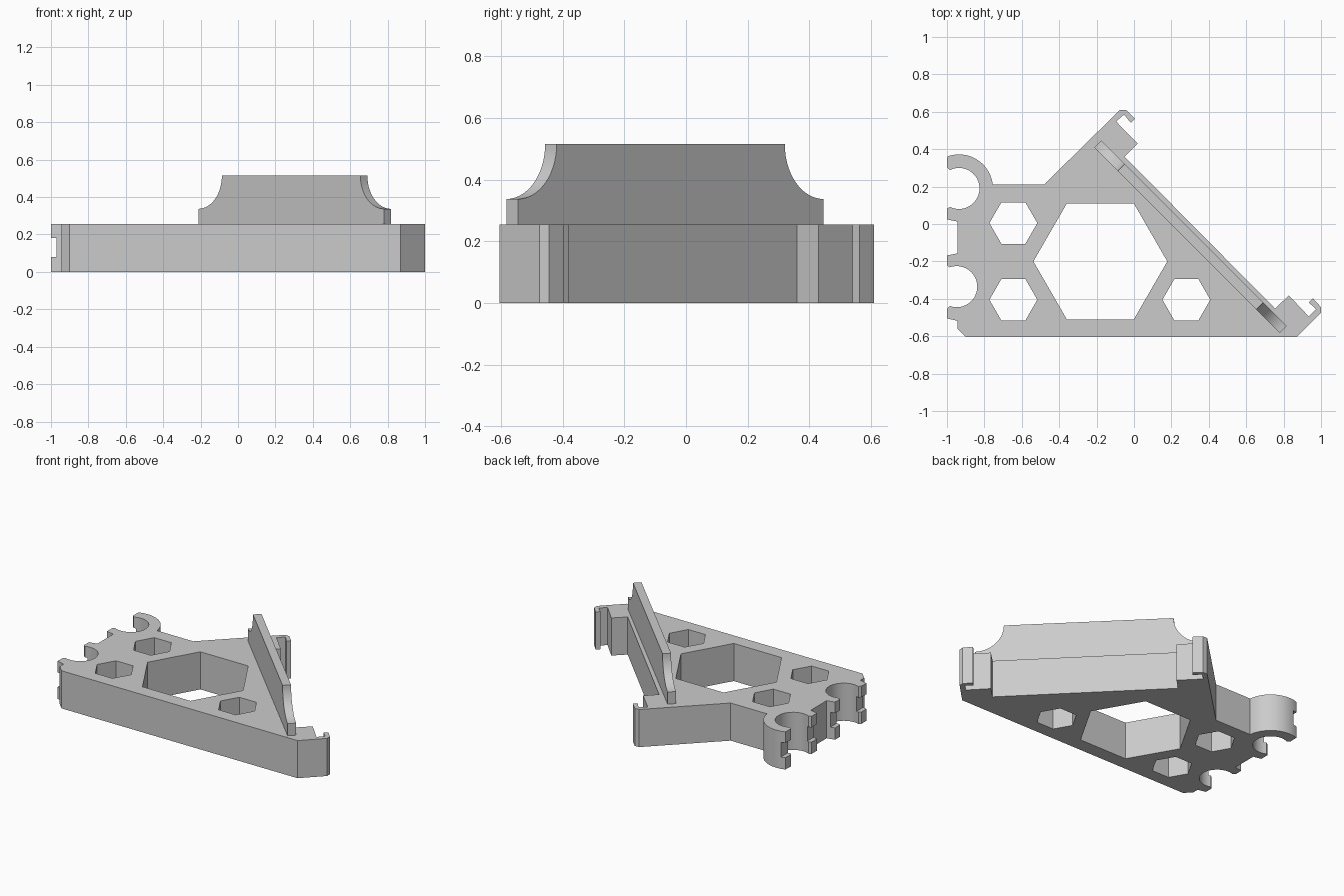
import bpy, bmesh, math
from mathutils import Matrix, Vector

if "Cube" in bpy.data.objects:
    bpy.data.objects.remove(bpy.data.objects["Cube"])

PLATE_H = 0.255
grey = bpy.data.materials.new("light grey")
grey.diffuse_color = (0.6, 0.6, 0.6, 1)
grey.use_nodes = True
grey.node_tree.nodes["Principled BSDF"].inputs["Base Color"].default_value = grey.diffuse_color


def extrude(name, outline, depth, matrix=Matrix()):
    """Solid prism from a 2D outline, extruded along local z."""
    bm = bmesh.new()
    face = bm.faces.new([bm.verts.new((x, y, 0)) for x, y in outline])
    out = bmesh.ops.extrude_face_region(bm, geom=[face])
    verts = [g for g in out["geom"] if isinstance(g, bmesh.types.BMVert)]
    bmesh.ops.translate(bm, verts=verts, vec=(0, 0, depth))
    bmesh.ops.transform(bm, matrix=matrix, verts=bm.verts)
    bmesh.ops.recalc_face_normals(bm, faces=bm.faces)
    mesh = bpy.data.meshes.new(name)
    bm.to_mesh(mesh)
    bm.free()
    mesh.materials.append(grey)
    ob = bpy.data.objects.new(name, mesh)
    bpy.context.collection.objects.link(ob)
    return ob


def arc(cx, cy, r, start, end, n=24):
    return [(cx + r * math.cos(math.radians(start + (end - start) * i / n)),
             cy + r * math.sin(math.radians(start + (end - start) * i / n)))
            for i in range(n + 1)]


def cut(target, name, outline, depth, z):
    cutter = extrude(name, outline, depth, Matrix.Translation((0, 0, z)))
    cutter.hide_render = True
    cutter.hide_set(True)
    mod = target.modifiers.new(name, 'BOOLEAN')
    mod.operation = 'DIFFERENCE'
    mod.solver = 'EXACT'
    mod.object = cutter


def smooth(ob):
    bpy.ops.object.select_all(action='DESELECT')
    ob.select_set(True)
    bpy.context.view_layer.objects.active = ob
    bpy.ops.object.shade_smooth_by_angle(angle=math.radians(30))


# Base plate outline: front edge, two hooks on the slanted edge, two round clips
outline = [(-0.90, -0.605), (0.87, -0.605), (1.0, -0.475), (1.0, -0.445),
           (0.957, -0.398), (0.935, -0.42), (0.973, -0.455), (0.935, -0.495),
           (0.828, -0.382), (0.754, -0.452),
           (-0.05, 0.36), (0.02, 0.43), (-0.096, 0.548), (-0.053, 0.585),
           (-0.016, 0.54), (0.005, 0.563), (-0.043, 0.61), (-0.075, 0.61),
           (-0.482, 0.21), (-0.755, 0.21)]
outline += arc(-0.936, 0.19, 0.182, 10, 110)
outline += [(-1.0, 0.303)]
outline += arc(-0.936, 0.19, 0.11, 116, -116)
outline += [(-1.0, 0.083), (-1.0, 0.025), (-0.945, 0.013),
            (-0.945, -0.157), (-1.0, -0.168), (-1.0, -0.222)]
outline += arc(-0.948, -0.335, 0.11, 110, -110)
outline += [(-1.0, -0.452), (-1.0, -0.505), (-0.945, -0.517), (-0.945, -0.56)]
plate = extrude("base_plate", outline, PLATE_H)

# Hexagonal holes
for name, x, y, r in [("large_hole", -0.18, -0.2, 0.358),
                      ("back_left_hole", -0.645, 0.005, 0.128),
                      ("front_left_hole", -0.645, -0.405, 0.128),
                      ("front_right_hole", 0.28, -0.405, 0.128)]:
    cut(plate, name + "_cutter", arc(x, y, r, 0, 300, 5), 0.5, -0.1)

# Slot across the clip tips
cut(plate, "clip_slot_cutter",
    [(-1.1, -0.7), (-0.97, -0.7), (-0.97, 0.5), (-1.1, 0.5)], 0.1, 0.08)
smooth(plate)

# Upright wall along the slanted edge, with scooped upper corners
length, r, low, high = 1.403, 0.178, 0.335, 0.515
profile = [(0, 0.2), (length, 0.2), (length, low)]
profile += arc(length, high, r, 270, 180, 14)
profile += arc(0, high, r, 0, -90, 14)
profile += [(0, low)]
along = Vector((1, -1, 0)).normalized()
outward = Vector((1, 1, 0)).normalized()
frame = Matrix((along, Vector((0, 0, 1)), outward)).transposed().to_4x4()
frame.translation = (-0.212, 0.409, 0)
wall = extrude("upright_wall", profile, 0.053, frame)
smooth(wall)
